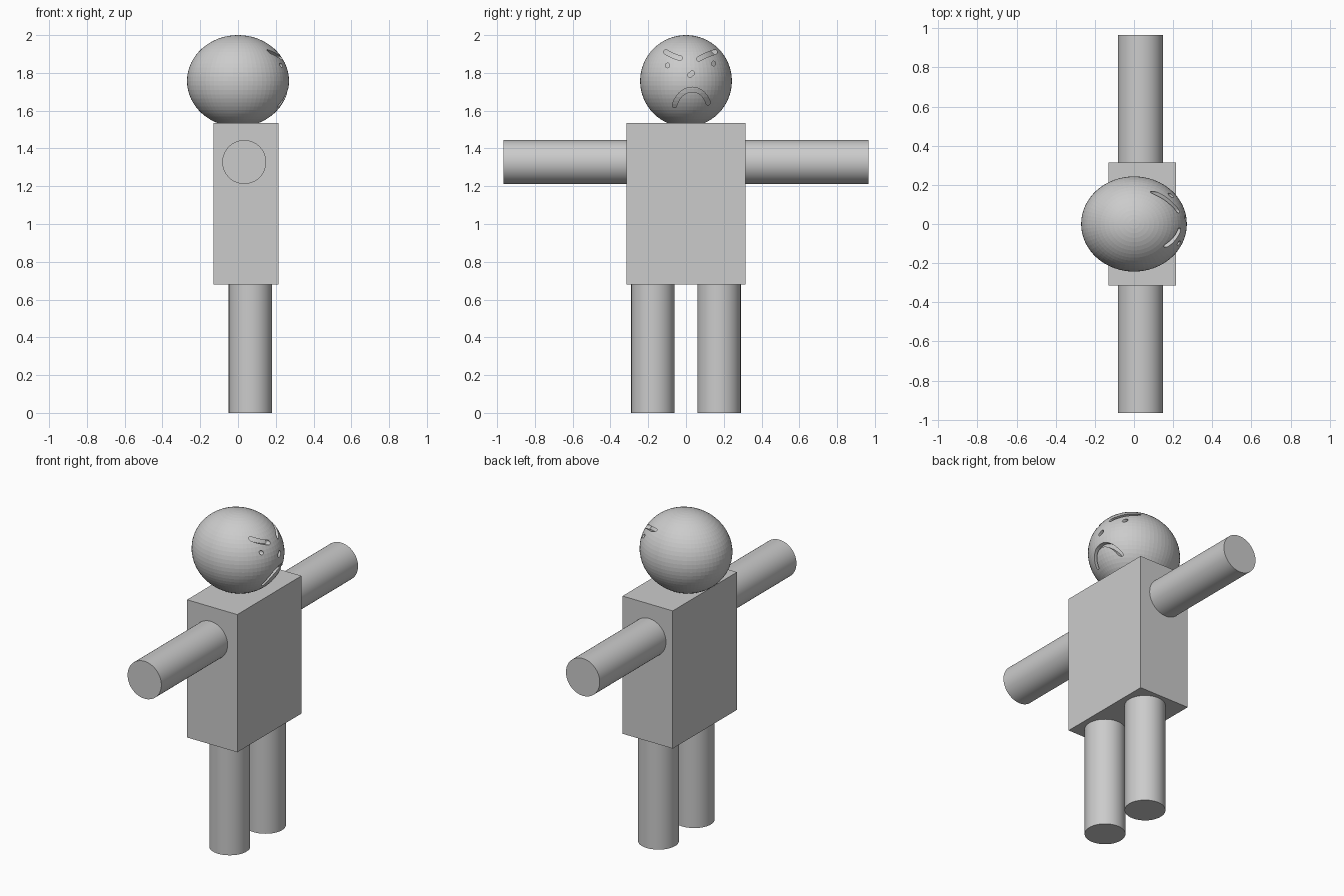
import bpy, bmesh, math
from mathutils import Vector, Matrix
from mathutils.geometry import interpolate_bezier

if "Cube" in bpy.data.objects:
    bpy.data.objects.remove(bpy.data.objects["Cube"])

HEAD_C = Vector((0, 0, 1.757))
HEAD_R = Vector((0.27, 0.243, 0.243))
GROOVE = 0.025


def finish(bm, name):
    bmesh.ops.recalc_face_normals(bm, faces=bm.faces)
    me = bpy.data.meshes.new(name)
    bm.to_mesh(me)
    bm.free()
    ob = bpy.data.objects.new(name, me)
    bpy.context.collection.objects.link(ob)
    return ob


def cylinder(name, start, end, r):
    a, b = Vector(start), Vector(end)
    bpy.ops.mesh.primitive_cylinder_add(vertices=64, radius=r, depth=(b - a).length,
                                        location=(a + b) / 2)
    ob = bpy.context.object
    ob.name = name
    ob.rotation_euler = (b - a).to_track_quat('Z', 'Y').to_euler()
    bpy.ops.object.shade_smooth_by_angle(angle=math.radians(30))


def ellipsoid(name, radii):
    bm = bmesh.new()
    bmesh.ops.create_uvsphere(bm, u_segments=64, v_segments=32, radius=1,
                              matrix=Matrix.Translation(HEAD_C) @ Matrix.Diagonal((*radii, 1)))
    return finish(bm, name)


def stroke(bm, pts, w, steps=16):
    """Round-ended bezier stroke in the YZ plane, extruded along x."""
    p = interpolate_bezier(*[Vector((y, z)) for y, z in pts], steps)
    left, right = [], []
    for i, c in enumerate(p):
        t = (p[min(i + 1, steps - 1)] - p[max(i - 1, 0)]).normalized()
        n = Vector((-t.y, t.x)) * w
        left.append(c + n)
        right.append(c - n)

    def cap(c, frm):
        d = frm - c
        return [c + Matrix.Rotation(-math.pi * k / 8, 2) @ d for k in range(1, 8)]

    loop = left + cap(p[-1], left[-1]) + right[::-1] + cap(p[0], right[0])
    face = bm.faces.new([bm.verts.new((0.08, q.x, q.y)) for q in loop])
    ext = bmesh.ops.extrude_face_region(bm, geom=[face])
    bmesh.ops.translate(bm, vec=(0.3, 0, 0),
                        verts=[v for v in ext['geom'] if isinstance(v, bmesh.types.BMVert)])


def line(a, b, sag=0.0):
    a, b = Vector(a), Vector(b)
    s = Vector((0, sag))
    return [a, a.lerp(b, 0.33) + s, a.lerp(b, 0.67) + s, b]


def difference(ob, cutter):
    m = ob.modifiers.new("cut", 'BOOLEAN')
    m.operation = 'DIFFERENCE'
    m.solver = 'EXACT'
    m.object = cutter
    bpy.context.view_layer.objects.active = ob
    bpy.ops.object.modifier_apply(modifier=m.name)
    bpy.data.objects.remove(cutter)


# torso
bm = bmesh.new()
bmesh.ops.create_cube(bm, size=1, matrix=Matrix.Translation((0.043, 0, 1.107))
                      @ Matrix.Diagonal((0.345, 0.63, 0.855, 1)))
finish(bm, "torso")

# arms and legs
for side, s in (("left", 1), ("right", -1)):
    cylinder(side + "_arm", (0.033, s * 0.31, 1.328), (0.033, s * 0.965, 1.328), 0.116)
    cylinder(side + "_leg", (0.066, s * 0.175, 0), (0.066, s * 0.175, 0.682), 0.115)

# head with engraved face: brows, eyes, nose, frowning mouth
head = ellipsoid("head", HEAD_R)
bm = bmesh.new()
stroke(bm, line((-0.107, 1.911), (-0.031, 1.878), -0.005), 0.012)
stroke(bm, line((0.068, 1.874), (0.155, 1.911), 0.004), 0.012)
stroke(bm, line((-0.098, 1.838), (-0.0975, 1.841)), 0.011, 3)
stroke(bm, line((0.146, 1.848), (0.1465, 1.851)), 0.011, 3)
stroke(bm, line((0.021, 1.788), (0.033, 1.799)), 0.012, 3)
stroke(bm, [(-0.061, 1.628), (-0.03, 1.735), (0.085, 1.74), (0.117, 1.642)], 0.012, 24)
cutter = finish(bm, "face_cutter")
cutter.hide_render = True
difference(cutter, ellipsoid("face_core", HEAD_R - Vector((GROOVE,) * 3)))
difference(head, cutter)
